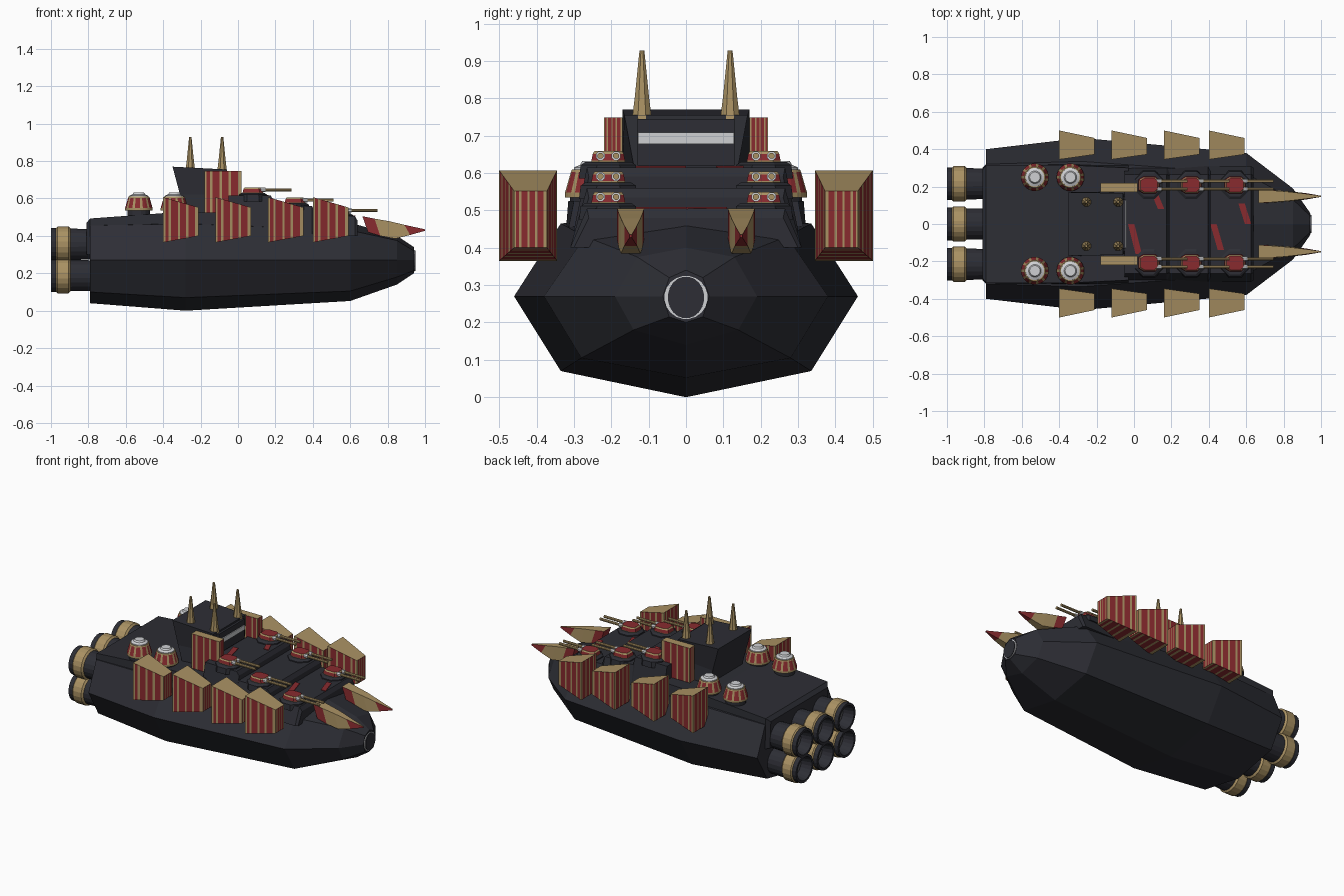
import bpy, bmesh, math
from mathutils import Vector

if "Cube" in bpy.data.objects:
    bpy.data.objects.remove(bpy.data.objects["Cube"])


def material(name, rgb):
    m = bpy.data.materials.new(name)
    m.diffuse_color = (*rgb, 1)
    m.use_nodes = True
    m.node_tree.nodes["Principled BSDF"].inputs["Base Color"].default_value = m.diffuse_color
    return m


MATS = [material("dark hull", (0.026, 0.027, 0.035)),
        material("deep red", (0.25, 0.024, 0.028)),
        material("brass tan", (0.40, 0.285, 0.125)),
        material("pale grey", (0.62, 0.63, 0.65)),
        material("nozzle grey", (0.10, 0.10, 0.11))]
DARK, RED, TAN, PALE, GREY = range(5)


def finish(name, bm):
    me = bpy.data.meshes.new(name)
    bm.to_mesh(me)
    bm.free()
    for m in MATS:
        me.materials.append(m)
    ob = bpy.data.objects.new(name, me)
    bpy.context.collection.objects.link(ob)
    return ob


def loft(name, rings, rule=DARK, caps=None):
    """Skin equal-length rings; rule is a material or a function (segment, side)."""
    bm = bmesh.new()
    rows = [[bm.verts.new(p) for p in r] for r in rings]
    n = len(rings[0])
    for i in range(len(rows) - 1):
        for j in range(n):
            k = (j + 1) % n
            f = bm.faces.new((rows[i][j], rows[i][k], rows[i + 1][k], rows[i + 1][j]))
            f.material_index = rule(i, j) if callable(rule) else rule
    c = caps or ((rule, rule) if not callable(rule) else (DARK, DARK))
    for row, m in ((rows[0], c[0]), (rows[-1], c[1])):
        bm.faces.new(row).material_index = m
    bmesh.ops.recalc_face_normals(bm, faces=bm.faces)
    return finish(name, bm)


def circle(axis, c, r, n):
    pts = []
    for i in range(n):
        a = 2 * math.pi * (i + 0.5) / n
        u, v = r * math.cos(a), r * math.sin(a)
        pts.append((c[0], c[1] + u, c[2] + v) if axis == 'x' else (c[0] + u, c[1] + v, c[2]))
    return pts


def rect(x, y, hw, z0, z1, hw_top=None):
    t = hw if hw_top is None else hw_top
    return [(x, y - hw, z0), (x, y + hw, z0), (x, y + t, z1), (x, y - t, z1)]


STRIPES = [0, .10, .29, .36, .53, .59, .78, .85, .94, 1]   # tan, red, tan, ...


def striped_box(name, lo, hi):
    """Hexahedron from 4 lower and 4 upper corners, with upright stripes and a tan top."""
    lo, hi = [Vector(p) for p in lo], [Vector(p) for p in hi]
    mid = sum(lo + hi, Vector()) / 8
    bm = bmesh.new()

    def quad(pts, m):
        f = bm.faces.new([bm.verts.new(p) for p in pts])
        f.normal_update()
        if f.normal.dot(f.calc_center_median() - mid) < 0:
            f.normal_flip()
        f.material_index = m

    patches = [(lo[i], lo[(i + 1) % 4], hi[i], hi[(i + 1) % 4]) for i in range(4)]
    patches.append((lo[0], lo[1], lo[3], lo[2]))
    for a, b, c, d in patches:
        for k in range(len(STRIPES) - 1):
            u, v = STRIPES[k], STRIPES[k + 1]
            quad((a.lerp(b, u), a.lerp(b, v), c.lerp(d, v), c.lerp(d, u)), RED if k % 2 else TAN)
    quad(hi, TAN)
    return finish(name, bm)


# Hull: eight-sided sections (x, mid half width, chine hw, chine z, keel z, top hw, top z, ridge z)
sections = [(-.79, .40, .30, .10, .04, .32, .455, .48),
            (-.28, .46, .335, .07, .0, .335, .465, .49),
            (.60, .38, .28, .105, .052, .27, .43, .47),
            (.85, .19, .14, .18, .14, .13, .375, .40),
            (.94, .062, .045, .215, .20, .045, .32, .34)]
loft("hull", [[(x, 0, k), (x, c, cz), (x, w, .27), (x, t, tz), (x, 0, r),
               (x, -t, tz), (x, -w, .27), (x, -c, cz)]
              for x, w, c, cz, k, t, tz, r in sections])

# Bow lamp: pale ring with a dark centre
loft("bow_ring", [circle('x', (x, 0, .267), .058, 20) for x in (.93, .944)], PALE)
loft("bow_disc", [[(x, y * .87, z) for x, y, z in circle('x', (x0, 0, .267), .056, 20)]
                  for x0 in (.93, .948)])

# Aft deck and stepped gun platforms
loft("aft_deck", [rect(-.81, 0, .30, .30, .47, .29), rect(-.79, 0, .32, .30, .493, .315),
                  rect(-.35, 0, .325, .40, .525, .315), rect(-.03, 0, .325, .40, .525, .30)])
steps = [(-.05, .19, .615), (.17, .41, .56), (.39, .64, .505)]
for x0, x1, z in steps:
    loft("gun_platform", [rect(x0, 0, .31, .40, z, .265), rect(x1 - .015, 0, .31, .40, z, .265),
                          rect(x1, 0, .30, .40, z - .025, .26)])

# Red slashes painted on the platforms
for xa, ya, xb, yb, z in ((-.02, 0, .03, -.16, .615), (.09, .20, .15, .08, .615),
                          (.42, 0, .47, -.14, .505), (.57, .11, .615, .0, .505)):
    loft("deck_slash", [[(xa - .012, ya, h), (xa + .022, ya, h), (xb + .012, yb, h), (xb - .022, yb, h)]
                        for h in (z - .002, z + .004)], RED)

# Bridge tower with a pale window band
loft("bridge_tower", [[(-.27, -.17, .48), (-.05, -.17, .48), (-.05, .17, .48), (-.27, .17, .48)],
                      [(-.31, -.17, .62), (-.05, -.14, .62), (-.05, .14, .62), (-.31, .17, .62)],
                      [(-.35, -.17, .77), (-.06, -.165, .755), (-.06, .165, .755), (-.35, .17, .77)]])
loft("bridge_face", [rect(-.08, 0, .13, .62, .745), rect(-.045, 0, .13, .62, .745)])
loft("bridge_window", [rect(-.046, 0, .128, .678, .708), rect(-.040, 0, .128, .678, .708)], PALE)

for s in (1, -1):
    # Striped shields beside the tower
    corners = [(-.18, .17), (.02, .17), (.02, .22), (-.18, .22)]
    striped_box("tower_shield", [(x, s * y, .48) for x, y in corners],
                [(x, s * y, .748) for x, y in corners])

    # Roof spikes
    for x in (-.255, -.085):
        loft("roof_spike", [circle('z', (x, s * .118, z), r, 8)
                            for z, r in ((.74, .029), (.80, .021), (.928, .007))], TAN)

    # Tapered armour blocks along the side
    for x in (-.40, -.12, .16, .40):
        lo = [(x, .345, .365), (x + .19, .372, .40), (x + .19, .46, .40), (x, .50, .365)]
        hi = [(x, .345, .607), (x + .19, .372, .552), (x + .19, .46, .552), (x, .50, .607)]
        striped_box("armour_block", [(a, s * b, c) for a, b, c in lo],
                    [(a, s * b, c) for a, b, c in hi])

    # Bow fangs: tan top and bottom, banded sides
    fang = [(.665, .42, .505, .036), (.73, .40, .492, .032), (.81, .385, .478, .026),
            (.89, .405, .459, .017), (1.0, .427, .435, .003)]
    bands = (RED, TAN, TAN, RED)
    loft("bow_fang", [[(x + .03, s * .148 - h, b), (x + .03 * (x < .99), s * .148 + h, b),
                       (x, s * .148 + h, t), (x, s * .148 - h, t)] if x < .99 else
                      rect(x, s * .148, h, b, t) for x, b, t, h in fang],
         lambda i, j: TAN if j == 2 else bands[i], (RED, RED))

    # Missile domes on striped drums
    for x in (-.53, -.34):
        y = s * .25
        loft("dome_foot", [circle('z', (x, y, z), .062, 16) for z in (.48, .54)])
        loft("dome_drum", [circle('z', (x, y, z), r, 32) for z, r in
                           ((.535, .074), (.548, .074), (.603, .058), (.61, .055))],
             lambda i, j: TAN if i != 1 or j % 3 == 0 else RED, (DARK, TAN))
        loft("dome_cap", [circle('z', (x, y, z), r, 20) for z, r in
                          ((.60, .051), (.615, .050), (.622, .034), (.632, .028))], PALE)

    # Twin gun turrets on octagonal bases
    for x, z in ((.08, .615), (.305, .56), (.54, .505)):
        y = s * .208
        loft("turret_base", [circle('z', (x, y, h), r, 8) for h, r in
                             ((z - .03, .085), (z + .006, .08), (z + .015, .066))])
        body = [(-.055, -.03), (-.03, -.045), (.035, -.045), (.055, -.025),
                (.055, .025), (.035, .045), (-.03, .045), (-.055, .03)]
        loft("turret", [[(x + a * k, y + b * k, z + h) for a, b in body]
                        for h, k in ((.012, 1), (.018, 1), (.036, .92), (.044, .82))],
             lambda i, j: RED if i == 1 else TAN, (TAN, RED))
        for d in (-.021, .021):
            loft("gun_barrel", [circle('x', (x + a, y + d, z + .031), .0085, 8)
                                for a in (.0, .205)], TAN)
            loft("gun_collar", [circle('x', (x + a, y + d, z + .031), .013, 8)
                                for a in (.04, .066)], PALE)

# Six stern engines, two rows of three
for y in (-.215, 0, .215):
    for z in (.188, .355):
        prof = ((-.77, .082), (-.895, .085), (-.905, .096), (-.965, .096), (-.972, .089),
                (-1.0, .089), (-1.0, .074), (-.93, .062))
        cols = (DARK, TAN, TAN, TAN, DARK, DARK, DARK)
        loft("engine", [circle('x', (x, y, z), r, 20) for x, r in prof],
             lambda i, j: cols[i], (DARK, GREY))
